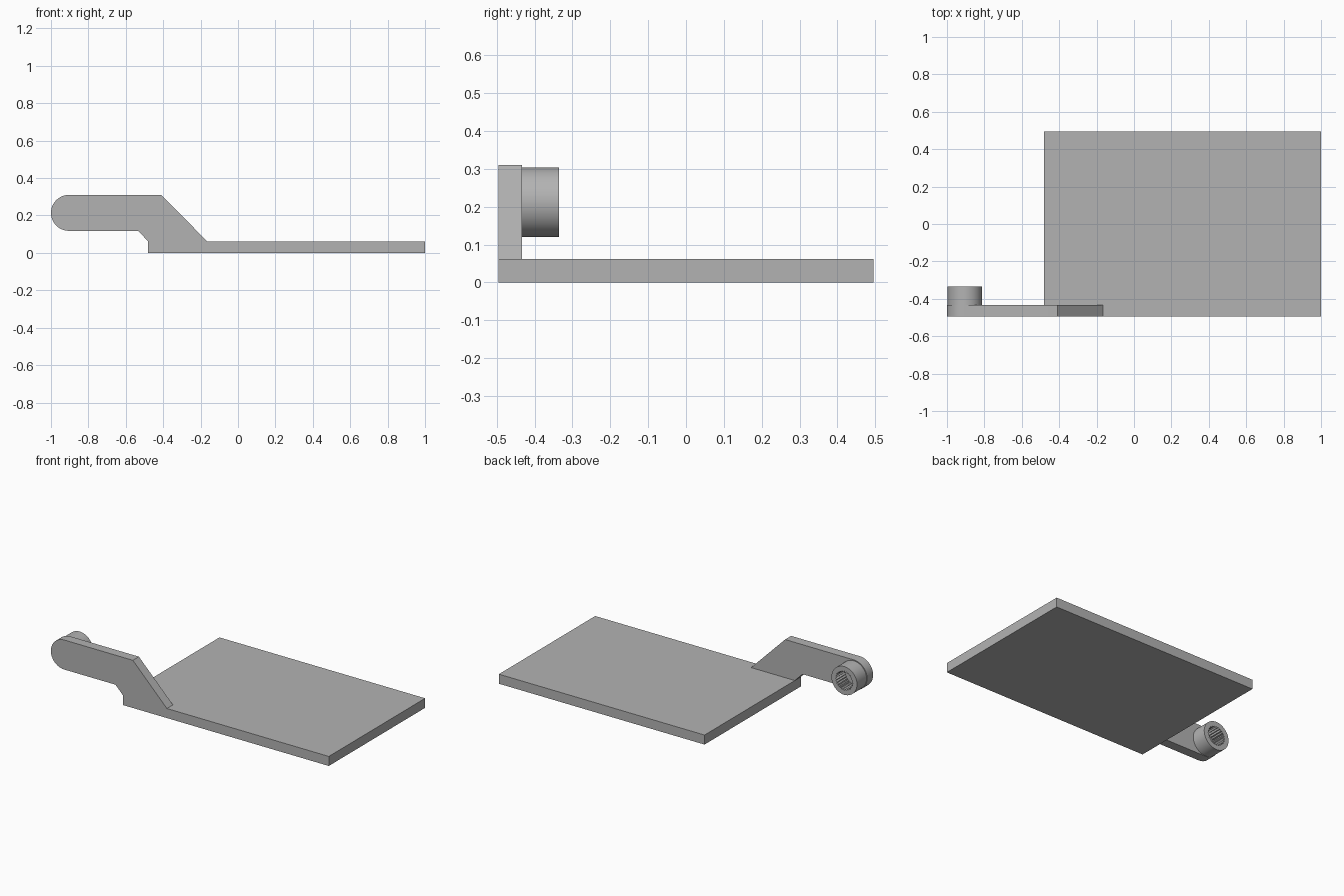
import bpy
import bmesh
from math import cos, sin, pi

cube = bpy.data.objects.get("Cube")
if cube:
    bpy.data.objects.remove(cube, do_unlink=True)

grey = bpy.data.materials.new("plain grey")
grey.use_nodes = True
colour = (0.45, 0.45, 0.45, 1)
grey.diffuse_color = colour
grey.node_tree.nodes["Principled BSDF"].inputs["Base Color"].default_value = colour

FRONT, ARM_BACK, BACK = -0.495, -0.433, 0.495
THICK = 0.062
PIVOT_X, PIVOT_Z = -0.904, 0.214


def finish(name, bm):
    """Turn a bmesh into a named, shaded object."""
    bmesh.ops.recalc_face_normals(bm, faces=bm.faces)
    mesh = bpy.data.meshes.new(name)
    bm.to_mesh(mesh)
    bm.free()
    mesh.materials.append(grey)
    obj = bpy.data.objects.new(name, mesh)
    bpy.context.collection.objects.link(obj)
    bpy.ops.object.select_all(action="DESELECT")
    obj.select_set(True)
    bpy.context.view_layer.objects.active = obj
    bpy.ops.object.shade_smooth_by_angle(angle=pi / 9)


def extrude_profile(name, points, y0, y1):
    """Extrude an x-z outline along y."""
    bm = bmesh.new()
    face = bm.faces.new([bm.verts.new((x, y0, z)) for x, z in points])
    grown = bmesh.ops.extrude_face_region(bm, geom=[face])["geom"]
    verts = [v for v in grown if isinstance(v, bmesh.types.BMVert)]
    bmesh.ops.translate(bm, verts=verts, vec=(0, y1 - y0, 0))
    finish(name, bm)


# Flat base plate
extrude_profile("base_plate", [(-0.48, 0), (1, 0), (1, THICK), (-0.48, THICK)],
                FRONT, BACK)

# Cranked side arm with a round end
R = 0.096
SEGS = 24
round_end = [(PIVOT_X - R * sin(pi * i / SEGS), PIVOT_Z + R * cos(pi * i / SEGS))
             for i in range(SEGS + 1)]
extrude_profile("side_arm", round_end + [(-0.535, 0.118), (-0.48, THICK), (-0.48, 0),
                                         (-0.165, 0), (-0.165, THICK), (-0.41, 0.31)],
                FRONT, ARM_BACK)

# Socket boss on the back of the arm, with a toothed blind bore
TEETH = 24
COUNT = TEETH * 2
BOSS_BACK = -0.335


def ring(bm, y, radius, tooth=0):
    verts = []
    for i in range(COUNT):
        a = 2 * pi * i / COUNT
        r = radius - tooth * (i % 2)
        verts.append(bm.verts.new((PIVOT_X + r * cos(a), y, PIVOT_Z - 0.002 + r * sin(a))))
    return verts


bm = bmesh.new()
rings = [ring(bm, ARM_BACK - 0.01, 0.092), ring(bm, BOSS_BACK, 0.092),
         ring(bm, BOSS_BACK, 0.063, 0.008), ring(bm, ARM_BACK + 0.002, 0.063, 0.008)]
for a, b in zip(rings, rings[1:]):
    for i in range(COUNT):
        j = (i + 1) % COUNT
        bm.faces.new((a[i], a[j], b[j], b[i]))
bm.faces.new(rings[0])
bm.faces.new(rings[-1])
finish("socket_boss", bm)
